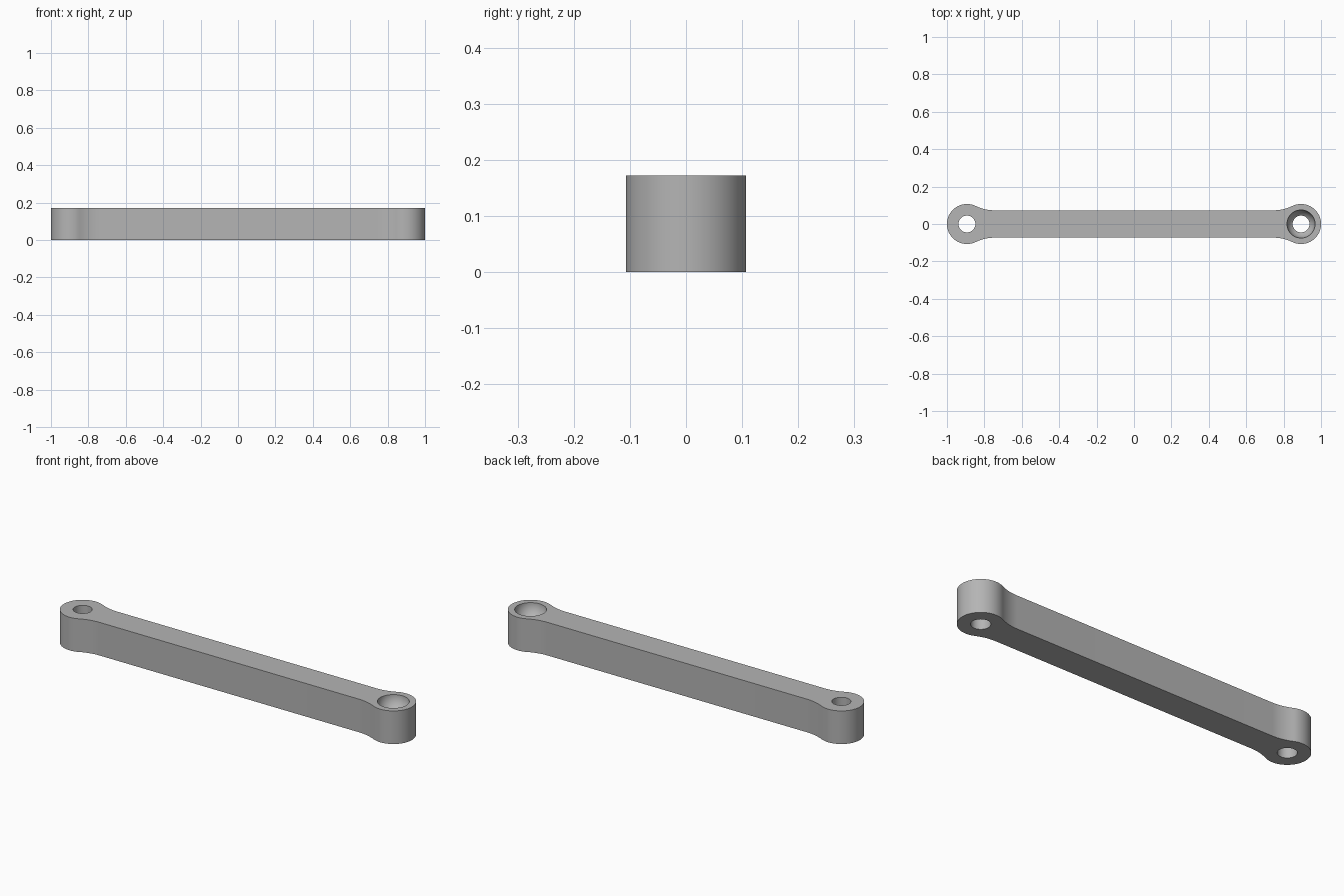
import bpy, bmesh
from math import pi, sin, cos, atan2, sqrt

cube = bpy.data.objects.get("Cube")
if cube:
    bpy.data.objects.remove(cube, do_unlink=True)

HEIGHT = 0.172
BOSS_X, BOSS_R = 0.893, 0.107
BAR_HALF = 0.073
FILLET = 0.24
HOLE_R, SEAT_R = 0.045, 0.075

grey = bpy.data.materials.new("plain grey")
grey.use_nodes = True
colour = (0.46, 0.46, 0.46, 1)
grey.diffuse_color = colour
grey.node_tree.nodes["Principled BSDF"].inputs["Base Color"].default_value = colour


def arc(cx, cy, r, start, end, steps):
    angles = [start + (end - start) * i / steps for i in range(steps + 1)]
    return [(cx + r * cos(a), cy + r * sin(a)) for a in angles]


def finish(name, bm):
    bmesh.ops.recalc_face_normals(bm, faces=bm.faces)
    mesh = bpy.data.meshes.new(name)
    bm.to_mesh(mesh)
    bm.free()
    mesh.materials.append(grey)
    obj = bpy.data.objects.new(name, mesh)
    bpy.context.collection.objects.link(obj)
    return obj


def lathe(name, x, profile, segments=64):
    """Closed solid of revolution from (radius, z) points."""
    bm = bmesh.new()
    rings = [[bm.verts.new((x + r * cos(2 * pi * i / segments),
                            r * sin(2 * pi * i / segments), z))
              for i in range(segments)] for r, z in profile]
    for low, high in zip(rings, rings[1:]):
        for i in range(segments):
            j = (i + 1) % segments
            bm.faces.new((low[i], low[j], high[j], high[i]))
    bm.faces.new(rings[0])
    bm.faces.new(rings[-1])
    return finish(name, bm)


# Link outline: one quarter (round end blending into the bar), mirrored twice
dx = sqrt((BOSS_R + FILLET) ** 2 - (BAR_HALF + FILLET) ** 2)
tangent = atan2(BAR_HALF + FILLET, -dx)
quarter = arc(BOSS_X, 0, BOSS_R, 0, tangent, 24)
quarter += arc(BOSS_X - dx, BAR_HALF + FILLET, FILLET, tangent + pi, 1.5 * pi, 12)[1:]
upper = quarter + [(-x, y) for x, y in reversed(quarter)]
outline = upper + [(x, -y) for x, y in reversed(upper[1:-1])]

bm = bmesh.new()
base = bm.faces.new([bm.verts.new((x, y, 0)) for x, y in outline])
walls = bmesh.ops.extrude_face_region(bm, geom=[base])
top = [v for v in walls["geom"] if isinstance(v, bmesh.types.BMVert)]
bmesh.ops.translate(bm, verts=top, vec=(0, 0, HEIGHT))
link = finish("link_arm", bm)

# Through hole at one end, through hole with a rounded seat at the other
plain_hole = lathe("plain_hole_cutter", -BOSS_X, [(HOLE_R, -0.1), (HOLE_R, HEIGHT + 0.1)])
bowl_start = -atan2(sqrt(SEAT_R ** 2 - HOLE_R ** 2), HOLE_R)
bowl = arc(0, HEIGHT, SEAT_R, bowl_start, 0, 12)
seat_hole = lathe("seat_hole_cutter", BOSS_X,
                  [(HOLE_R, -0.1)] + bowl + [(SEAT_R, HEIGHT + 0.1)])

bpy.ops.object.select_all(action="DESELECT")
link.select_set(True)
bpy.context.view_layer.objects.active = link
for cutter in (plain_hole, seat_hole):
    cutter.hide_render = True
    cut = link.modifiers.new(cutter.name, "BOOLEAN")
    cut.operation = "DIFFERENCE"
    cut.solver = "EXACT"
    cut.object = cutter
    bpy.ops.object.modifier_apply(modifier=cut.name)
    bpy.data.objects.remove(cutter, do_unlink=True)

bpy.ops.object.shade_smooth_by_angle(angle=pi / 6)
